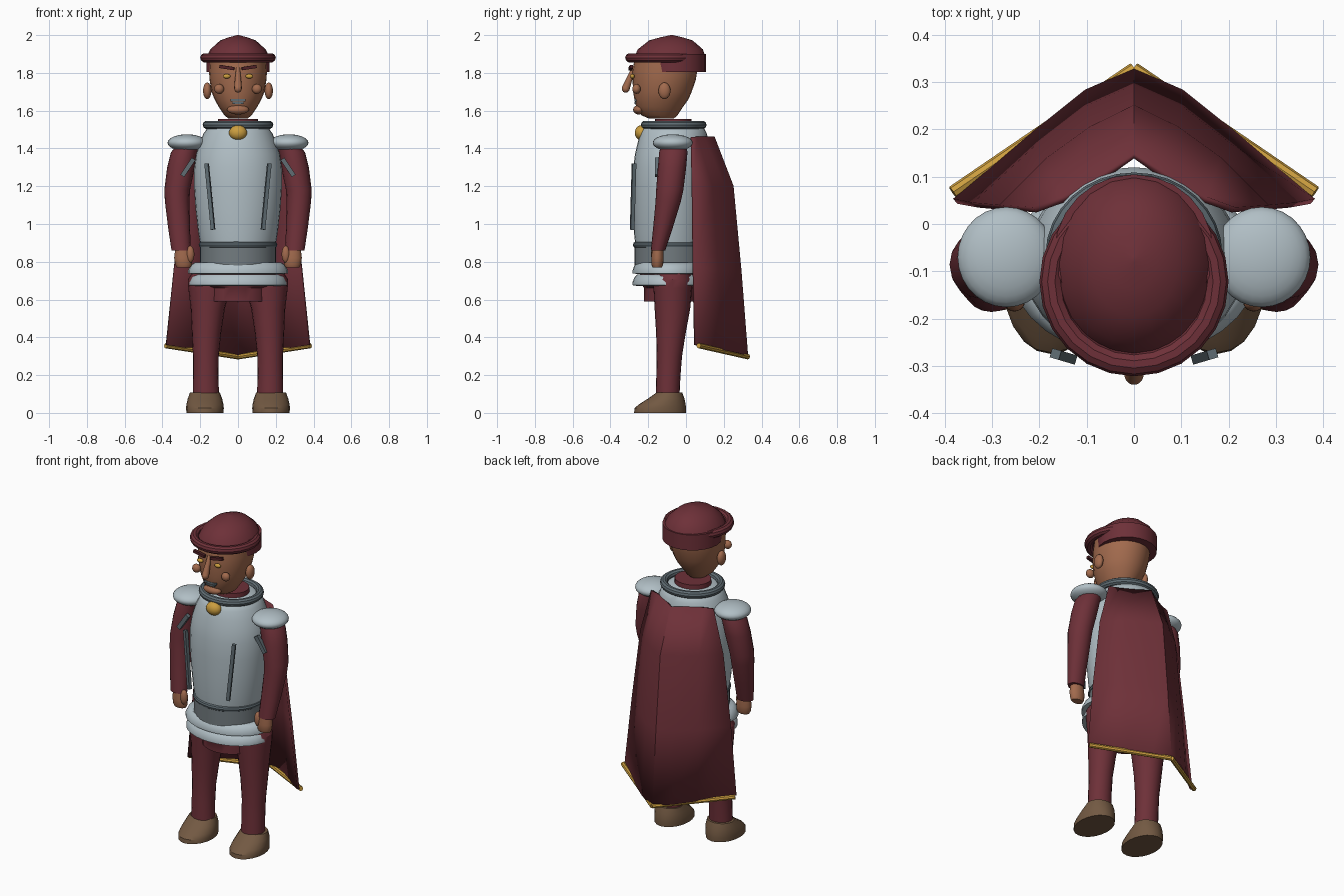
import bpy, bmesh, math
from mathutils import Vector, Matrix

if "Cube" in bpy.data.objects:
    bpy.data.objects.remove(bpy.data.objects["Cube"])


def material(name, rgb):
    m = bpy.data.materials.new(name)
    m.diffuse_color = (*rgb, 1)
    m.use_nodes = True
    m.node_tree.nodes["Principled BSDF"].inputs["Base Color"].default_value = m.diffuse_color
    return m


MAROON = material("maroon cloth", (0.155, 0.030, 0.040))
PLATE = material("pale steel", (0.44, 0.52, 0.56))
STEEL = material("dark steel", (0.115, 0.15, 0.17))
BAND = material("mid steel", (0.17, 0.20, 0.215))
SKIN = material("skin", (0.36, 0.145, 0.075))
GOLD = material("gold", (0.60, 0.34, 0.05))
LEATHER = material("brown leather", (0.17, 0.10, 0.055))
BROW = material("dark brow", (0.08, 0.016, 0.02))


def finish(name, bm, mat):
    bmesh.ops.recalc_face_normals(bm, faces=bm.faces)
    me = bpy.data.meshes.new(name)
    bm.to_mesh(me)
    bm.free()
    me.materials.append(mat)
    ob = bpy.data.objects.new(name, me)
    bpy.context.collection.objects.link(ob)
    return ob


def loft(name, rings, mat, n=24, side=1):
    """Stack of horizontal ellipses: (z, cx, cy, rx, ry), capped."""
    bm = bmesh.new()
    rows = []
    for z, cx, cy, rx, ry in rings:
        rows.append([bm.verts.new((side * (cx + rx * math.cos(t)), cy + ry * math.sin(t), z))
                     for t in (2 * math.pi * i / n for i in range(n))])
    for a, b in zip(rows, rows[1:]):
        for i in range(n):
            j = (i + 1) % n
            bm.faces.new((a[i], a[j], b[j], b[i]))
    bm.faces.new(rows[0])
    bm.faces.new(rows[-1])
    return finish(name, bm, mat)


def ball(name, c, r, mat, seg=20, rings=12):
    bm = bmesh.new()
    bmesh.ops.create_uvsphere(bm, u_segments=seg, v_segments=rings, radius=1,
                              matrix=Matrix.Translation(c) @ Matrix.Diagonal((*r, 1)))
    return finish(name, bm, mat)


def ring(name, c, rx, ry, r, mat, n=32, m=10):
    """Elliptical torus lying flat."""
    bm = bmesh.new()
    vs = []
    for i in range(n):
        t = 2 * math.pi * i / n
        for k in range(m):
            p = 2 * math.pi * k / m
            o = r * math.cos(p)
            vs.append(bm.verts.new((c[0] + (rx + o) * math.cos(t), c[1] + (ry + o) * math.sin(t),
                                    c[2] + r * math.sin(p))))
    for i in range(n):
        for k in range(m):
            a, b = i * m, (i + 1) % n * m
            l = (k + 1) % m
            bm.faces.new((vs[a + k], vs[b + k], vs[b + l], vs[a + l]))
    return finish(name, bm, mat)


def between(p, q):
    p, q = Vector(p), Vector(q)
    d = q - p
    return Matrix.Translation((p + q) / 2) @ d.to_track_quat('Z', 'Y').to_matrix().to_4x4(), d.length


def bar(name, p, q, w, mat):
    m, length = between(p, q)
    bm = bmesh.new()
    bmesh.ops.create_cube(bm, size=1, matrix=m @ Matrix.Diagonal((w, w, length, 1)))
    return finish(name, bm, mat)


def rod(name, p, q, r1, r2, mat, n=12):
    m, length = between(p, q)
    bm = bmesh.new()
    bmesh.ops.create_cone(bm, cap_ends=True, segments=n, radius1=r1, radius2=r2, depth=length, matrix=m)
    return finish(name, bm, mat)


# Torso armour, belt and flared skirt plates
loft("breastplate", [(0.87, 0, -.083, .195, .183), (0.95, 0, -.085, .21, .19), (1.08, 0, -.085, .225, .194),
                     (1.2, 0, -.085, .233, .197), (1.3, 0, -.082, .232, .197), (1.37, 0, -.075, .222, .195),
                     (1.43, 0, -.068, .204, .188), (1.48, 0, -.066, .182, .176), (1.51, 0, -.066, .16, .16),
                     (1.53, 0, -.066, .12, .12)], PLATE, 32)
ring("belt_rim", (0, -.085, .89), .19, .178, .018, STEEL)
loft("belt", [(0.77, 0, -.085, .202, .188), (0.88, 0, -.085, .202, .188)], BAND, 32)
for i, (z, r) in enumerate(((.795, .25), (.732, .245))):
    loft(f"skirt_plate_{i + 1}", [(z, 0, -.088, r - .02, .17), (z - .012, 0, -.088, r, .184),
                                  (z - .04, 0, -.088, r + .014, .195), (z - .056, 0, -.088, r + .014, .195),
                                  (z - .06, 0, -.088, r - .01, .17)], PLATE, 32)
loft("hips", [(.59, 0, -.085, .157, .137), (.66, 0, -.085, .157, .137),
              (.68, 0, -.085, .225, .15), (.78, 0, -.085, .215, .165)], MAROON, 24)
ring("gorget", (0, -.065, 1.525), .165, .152, .022, STEEL)
loft("neck", [(1.48, 0, -.068, .11, .1), (1.557, 0, -.068, .105, .096)], MAROON)
ball("brooch", (0, -.235, 1.483), (.048, .036, .04), GOLD)

# Head, ears and facial features
loft("head", [(1.558, 0, -.13, .05, .065), (1.575, 0, -.14, .072, .095), (1.62, 0, -.14, .102, .124),
              (1.66, 0, -.13, .124, .143), (1.7, 0, -.125, .14, .155), (1.76, 0, -.116, .15, .167),
              (1.81, 0, -.112, .154, .172), (1.88, 0, -.105, .15, .166)], SKIN)
rod("nose", (0, -.278, 1.825), (0, -.318, 1.72), .01, .021, SKIN)
ball("nose_tip", (0, -.319, 1.717), (.02, .021, .022), SKIN)
ball("chin", (0, -.25, 1.605), (.058, .03, .025), SKIN)
bar("upper_lip", (-.04, -.268, 1.655), (.04, -.268, 1.655), .011, STEEL)
bar("lower_lip", (-.03, -.268, 1.641), (.03, -.268, 1.641), .009, STEEL)

# Hat: band, rolled brim and faceted crown
loft("hat_band", [(1.805, 0, -.06, .168, .165), (1.9, 0, -.06, .168, .165)], MAROON)
ring("hat_brim", (0, -.122, 1.88), .175, .175, .025, MAROON, 24)
loft("hat_crown", [(1.88, 0, -.085, .168, .19), (1.925, 0, -.083, .146, .172), (1.972, 0, -.08, .094, .115),
                   (1.988, 0, -.077, .05, .06), (2.0, 0, -.075, .005, .006)], MAROON, 20)

# Paired parts
for s, tag in ((-1, "right"), (1, "left")):
    loft(f"{tag}_leg", [(.08, .17, -.098, .07, .063), (.2, .171, -.093, .067, .064), (.3, .17, -.088, .068, .067),
                        (.42, .167, -.08, .077, .078), (.55, .16, -.072, .09, .094), (.66, .152, -.07, .111, .102),
                        (.705, .152, -.07, .114, .104), (.76, .14, -.07, .09, .09)], MAROON, 20, s)
    loft(f"{tag}_boot", [(0, .175, -.138, .098, .137), (.025, .175, -.136, .1, .136), (.045, .175, -.126, .098, .124),
                         (.075, .175, -.105, .091, .097), (.108, .175, -.088, .079, .068)], LEATHER, 20, s)
    loft(f"{tag}_arm", [(1.42, .26, -.067, .06, .065), (1.38, .285, -.067, .07, .075), (1.3, .302, -.074, .073, .075),
                        (1.18, .322, -.086, .068, .072), (1.12, .322, -.094, .065, .067),
                        (.98, .312, -.122, .058, .052), (.86, .301, -.148, .051, .038)], MAROON, 16, s)
    loft(f"{tag}_hand", [(.87, .292, -.15, .04, .03), (.82, .29, -.151, .048, .033), (.785, .288, -.152, .044, .031),
                         (.77, .288, -.152, .036, .024)], SKIN, 16, s)
    ball(f"{tag}_thumb", (s * .253, -.165, .84), (.022, .02, .045), SKIN)
    ball(f"{tag}_shoulder_plate", (s * .27, -.07, 1.43), (.103, .106, .045), PLATE, 28, 14)
    bar(f"{tag}_shoulder_strap", (s * .235, -.152, 1.345), (s * .295, -.152, 1.255), .024, STEEL)
    bar(f"{tag}_chest_rib", (s * .166, -.275, 1.32), (s * .132, -.285, .97), .02, STEEL)
    ball(f"{tag}_ear", (s * .163, -.114, 1.705), (.022, .032, .044), SKIN)
    ball(f"{tag}_cheek", (s * .1, -.262, 1.715), (.026, .022, .026), SKIN)
    ball(f"{tag}_eye", (s * .06, -.284, 1.782), (.02, .012, .012), GOLD)
    bar(f"{tag}_eyebrow", (s * .02, -.295, 1.822), (s * .098, -.288, 1.834), .017, BROW)

# Cape: ridge-backed sheet, half profile per row as (x, y), mirrored
rows = [(1.46, 1.46, ((0, .145), (.08, .09), (.15, .052), (.21, .03))),
        (1.2, 1.2, ((0, .245), (.09, .2), (.18, .135), (.28, .035))),
        (.75, .77, ((0, .287), (.1, .242), (.2, .165), (.335, .04))),
        (.30, .36, ((0, .322), (.1, .278), (.21, .19), (.378, .048)))]
bm = bmesh.new()
grid = []
for zc, ze, half in rows:
    full = [(-x, y) for x, y in half[:0:-1]] + list(half)
    grid.append([bm.verts.new((x, y, zc + (ze - zc) * abs(x) / half[-1][0])) for x, y in full])
for a, b in zip(grid, grid[1:]):
    for i in range(len(a) - 1):
        bm.faces.new((a[i], a[i + 1], b[i + 1], b[i]))
cape = finish("cape", bm, MAROON)
thick = cape.modifiers.new("thickness", 'SOLIDIFY')
thick.thickness = .014
thick.offset = 0
for s, tag in ((-1, "right"), (1, "left")):
    rod(f"{tag}_cape_trim", (0, .328, .297), (s * .383, .067, .356), .014, .014, GOLD, 8)

# Smooth rounded surfaces, keep hard edges
bpy.ops.object.select_all(action='SELECT')
bpy.context.view_layer.objects.active = cape
bpy.ops.object.shade_smooth_by_angle(angle=math.radians(35))
